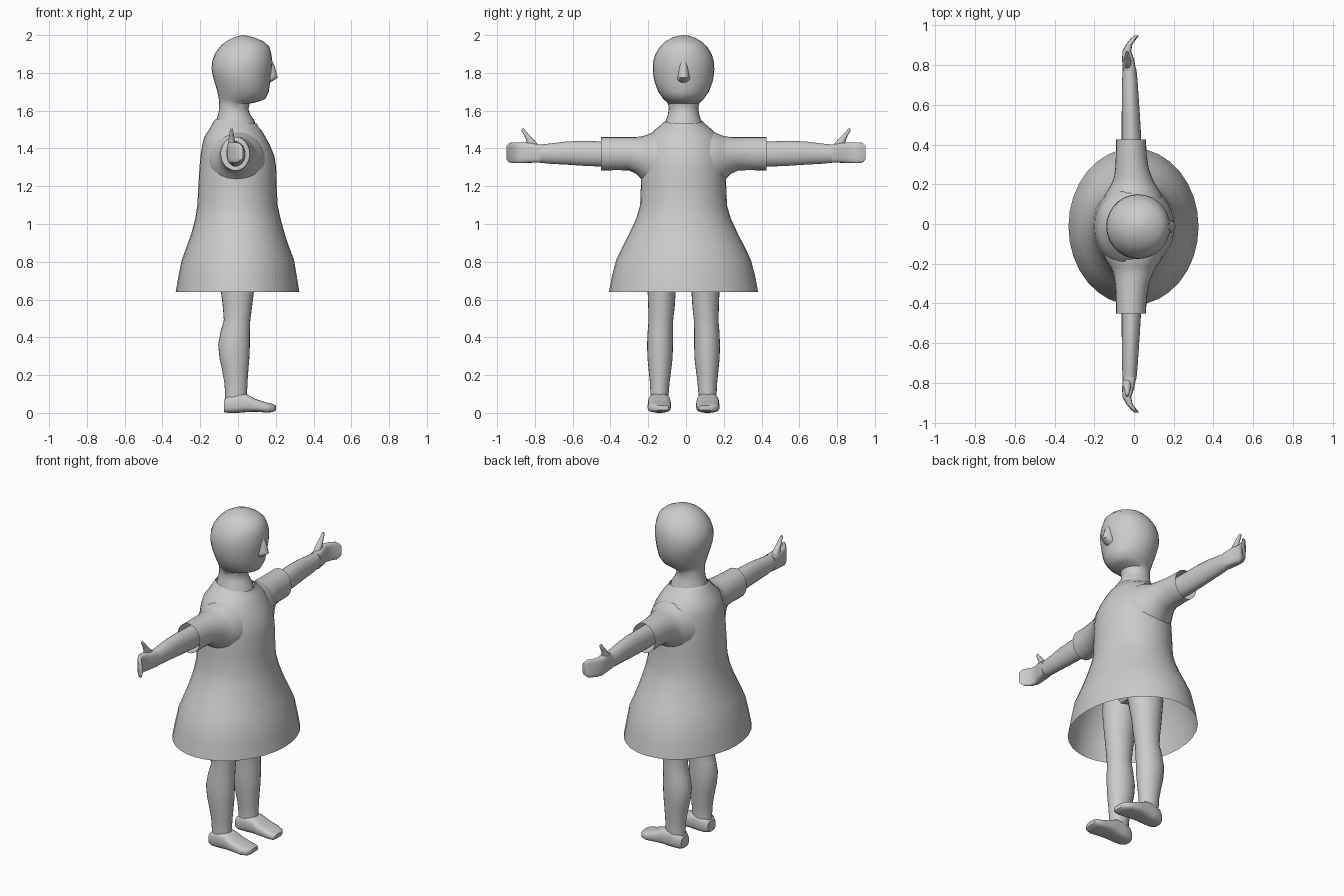
import bpy, bmesh, math

MID = -0.013  # the figure's own symmetry plane sits slightly off y = 0


def loft(name, axis, rings, n=24, caps=True, p=1.0, mirror=False, offset=MID):
    """Loft rings (t, a_min, a_max, b_min, b_max) along an axis.
    a, b are x,y for axis z; x,z for axis y; y,z for axis x."""
    bm = bmesh.new()
    place = {'z': lambda t, a, b: (a, b, t),
             'y': lambda t, a, b: (a, t, b),
             'x': lambda t, a, b: (t, a, b)}[axis]

    def bend(v):
        return math.copysign(abs(v) ** p, v) if abs(v) > 1e-6 else 0.0

    loops = []
    for t, a0, a1, b0, b1 in rings:
        loop = []
        for i in range(n):
            u = 2 * math.pi * i / n
            a = (a0 + a1) / 2 + (a1 - a0) / 2 * bend(math.cos(u))
            b = (b0 + b1) / 2 + (b1 - b0) / 2 * bend(math.sin(u))
            loop.append(bm.verts.new(place(t, a, b)))
        loops.append(loop)
    for lo, hi in zip(loops, loops[1:]):
        for i in range(n):
            j = (i + 1) % n
            bm.faces.new((lo[i], lo[j], hi[j], hi[i]))
    if caps:
        bm.faces.new(loops[0])
        bm.faces.new(loops[-1])
    bmesh.ops.recalc_face_normals(bm, faces=bm.faces)
    me = bpy.data.meshes.new(name)
    bm.to_mesh(me)
    bm.free()
    ob = bpy.data.objects.new(name, me)
    bpy.context.collection.objects.link(ob)
    ob.location.y = offset
    bpy.ops.object.select_all(action='DESELECT')
    ob.select_set(True)
    bpy.context.view_layer.objects.active = ob
    bpy.ops.object.shade_smooth_by_angle(angle=math.radians(45))
    if mirror:
        m = ob.modifiers.new("mirror", 'MIRROR')
        m.use_axis = (False, True, False)
        m.use_mirror_merge = False
    return ob


def sym(rows):
    """Rows (t, x_min, x_max, half_y) to symmetric rings."""
    return [(t, a, b, -h, h) for t, a, b, h in rows]


# Dress: open at hem and neck
dress = loft("dress", 'z', sym([
    (0.64, -0.33, 0.325, 0.395), (0.72, -0.316, 0.312, 0.38),
    (0.81, -0.298, 0.297, 0.357), (0.88, -0.272, 0.27, 0.323),
    (0.95, -0.247, 0.247, 0.287), (1.03, -0.226, 0.225, 0.25),
    (1.10, -0.215, 0.21, 0.23), (1.20, -0.21, 0.205, 0.226),
    (1.30, -0.204, 0.202, 0.222), (1.36, -0.199, 0.193, 0.215),
    (1.42, -0.189, 0.168, 0.205), (1.465, -0.177, 0.143, 0.185),
    (1.50, -0.152, 0.122, 0.15), (1.525, -0.13, 0.11, 0.118),
    (1.543, -0.118, 0.10, 0.098)]), n=32, caps=False)
for v in dress.data.vertices:  # neckline dips toward the front
    if v.co.z > 1.51:
        v.co.z -= 0.12 * v.co.x

# Sleeves: flare into the torso, open at the cuff
loft("sleeves", 'y', [
    (0.10, -0.165, 0.155, 1.16, 1.49), (0.16, -0.147, 0.14, 1.185, 1.487),
    (0.20, -0.122, 0.115, 1.215, 1.47), (0.225, -0.109, 0.10, 1.24, 1.463),
    (0.25, -0.101, 0.09, 1.265, 1.461), (0.29, -0.095, 0.075, 1.284, 1.46),
    (0.36, -0.091, 0.064, 1.285, 1.46), (0.438, -0.09, 0.06, 1.283, 1.46)],
    caps=False, mirror=True)

# Head and neck
loft("head", 'z', sym([
    (1.48, -0.12, 0.10, 0.11), (1.545, -0.115, 0.088, 0.094),
    (1.58, -0.105, 0.065, 0.083), (1.61, -0.10, 0.055, 0.078),
    (1.637, -0.10, 0.062, 0.082), (1.648, -0.10, 0.11, 0.092),
    (1.662, -0.102, 0.145, 0.107), (1.70, -0.109, 0.163, 0.134),
    (1.75, -0.124, 0.17, 0.153), (1.785, -0.134, 0.175, 0.16),
    (1.82, -0.14, 0.18, 0.163), (1.86, -0.137, 0.182, 0.161),
    (1.90, -0.123, 0.177, 0.149), (1.94, -0.095, 0.165, 0.124),
    (1.965, -0.066, 0.137, 0.098), (1.985, -0.03, 0.095, 0.063),
    (1.995, 0.0, 0.058, 0.034), (2.0, 0.022, 0.034, 0.006)]), n=28)

# Nose
loft("nose", 'z', sym([
    (1.745, 0.12, 0.165, 0.02), (1.76, 0.12, 0.188, 0.033),
    (1.775, 0.12, 0.21, 0.034), (1.79, 0.12, 0.207, 0.03),
    (1.83, 0.12, 0.196, 0.026), (1.88, 0.12, 0.175, 0.018)]), n=14)

# Arms with mitten hands that curl forward
loft("arms", 'y', [
    (0.25, -0.06, 0.04, 1.305, 1.435), (0.44, -0.062, 0.036, 1.304, 1.437),
    (0.54, -0.062, 0.03, 1.308, 1.44), (0.63, -0.061, 0.024, 1.314, 1.437),
    (0.72, -0.06, 0.018, 1.319, 1.426), (0.78, -0.057, 0.012, 1.325, 1.42)],
    mirror=True, offset=0)
loft("hands", 'y', [
    (0.77, -0.056, 0.012, 1.325, 1.42), (0.83, -0.06, 0.0, 1.324, 1.43),
    (0.87, -0.058, -0.014, 1.322, 1.432), (0.905, -0.04, -0.008, 1.322, 1.432),
    (0.935, -0.015, 0.015, 1.325, 1.43), (0.95, 0.004, 0.027, 1.342, 1.414)],
    p=0.6, mirror=True, offset=0)
loft("thumbs", 'z', [
    (1.39, -0.058, -0.012, 0.77, 0.84), (1.425, -0.054, -0.014, 0.785, 0.842),
    (1.45, -0.05, -0.018, 0.81, 0.848), (1.475, -0.046, -0.022, 0.833, 0.86),
    (1.495, -0.043, -0.026, 0.85, 0.872), (1.505, -0.039, -0.03, 0.858, 0.867)],
    n=12, mirror=True, offset=0)

# Legs
loft("legs", 'z', [
    (0.03, -0.07, 0.05, 0.078, 0.176), (0.10, -0.068, 0.048, 0.079, 0.175),
    (0.16, -0.072, 0.05, 0.074, 0.178), (0.23, -0.085, 0.055, 0.065, 0.185),
    (0.29, -0.098, 0.06, 0.058, 0.191), (0.36, -0.105, 0.063, 0.056, 0.193),
    (0.43, -0.092, 0.063, 0.056, 0.19), (0.49, -0.075, 0.065, 0.055, 0.185),
    (0.56, -0.08, 0.074, 0.047, 0.187), (0.64, -0.09, 0.084, 0.042, 0.19),
    (0.78, -0.105, 0.1, 0.015, 0.2), (0.92, -0.11, 0.1, 0.0, 0.195)], mirror=True)

# Feet
loft("feet", 'x', [
    (-0.074, 0.09, 0.165, 0.004, 0.07), (-0.05, 0.074, 0.18, 0.0, 0.09),
    (0.0, 0.072, 0.184, 0.0, 0.105), (0.045, 0.07, 0.187, 0.004, 0.1),
    (0.09, 0.066, 0.19, 0.006, 0.075), (0.15, 0.068, 0.19, 0.002, 0.055),
    (0.185, 0.07, 0.176, 0.004, 0.047), (0.2, 0.08, 0.15, 0.014, 0.04)],
    p=0.65, mirror=True)

# Hips hidden under the dress
loft("hips", 'z', sym([
    (0.80, -0.07, 0.06, 0.08), (0.87, -0.115, 0.105, 0.18),
    (1.0, -0.12, 0.11, 0.19), (1.15, -0.11, 0.10, 0.16)]))
